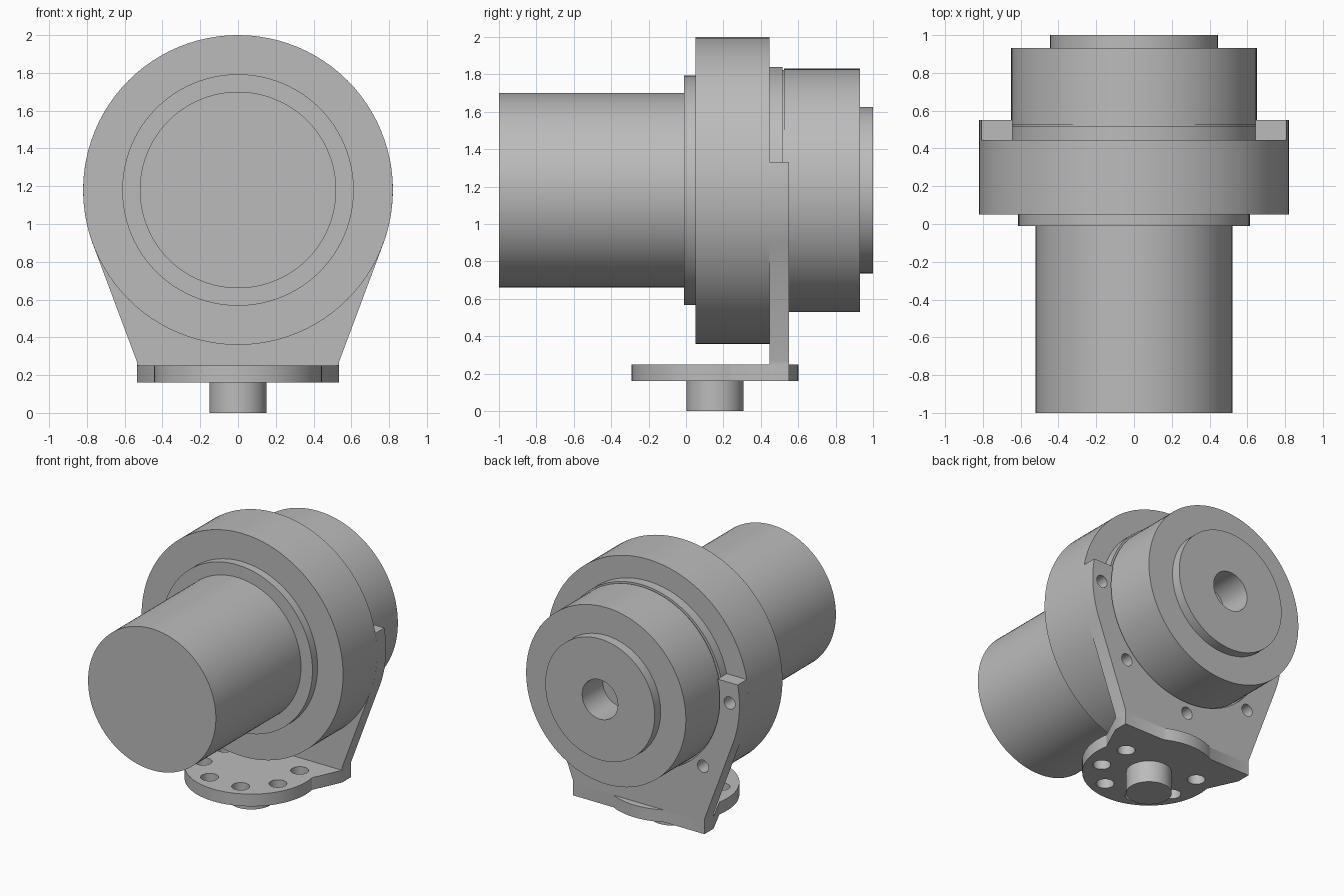
import bpy, bmesh
from math import sin, cos, radians, degrees, acos, asin, atan2, hypot, sqrt
from mathutils import Matrix, Vector

if "Cube" in bpy.data.objects:
    bpy.data.objects.remove(bpy.data.objects["Cube"])

AXIS_Z = 1.18          # height of the horizontal main axis
FLANGE_R = 0.82
PLATE_Y = (0.445, 0.55)
BASE_Z = (0.16, 0.25)
DISC_Y, DISC_R = 0.155, 0.445

grey = bpy.data.materials.new("plain grey")
grey.use_nodes = True
grey.diffuse_color = (0.5, 0.5, 0.5, 1)
grey.node_tree.nodes["Principled BSDF"].inputs["Base Color"].default_value = (0.5, 0.5, 0.5, 1)


def make_object(name, bm):
    bmesh.ops.recalc_face_normals(bm, faces=bm.faces)
    mesh = bpy.data.meshes.new(name)
    bm.to_mesh(mesh)
    bm.free()
    mesh.materials.append(grey)
    obj = bpy.data.objects.new(name, mesh)
    bpy.context.collection.objects.link(obj)
    return obj


def smooth(obj):
    bpy.ops.object.select_all(action='DESELECT')
    obj.select_set(True)
    bpy.context.view_layer.objects.active = obj
    bpy.ops.object.shade_smooth_by_angle(angle=radians(30))


def lathe(name, profile, steps=96):
    """Turn (radius, y) points around the main axis."""
    bm = bmesh.new()
    verts = [bm.verts.new((r, y, AXIS_Z)) for r, y in profile]
    edges = [bm.edges.new(pair) for pair in zip(verts, verts[1:])]
    bmesh.ops.spin(bm, geom=verts + edges, cent=(0, 0, AXIS_Z), axis=(0, 1, 0),
                   angle=radians(360), steps=steps, use_merge=True)
    bmesh.ops.remove_doubles(bm, verts=bm.verts, dist=1e-5)
    smooth(make_object(name, bm))


def prism(name, outline, offset):
    """Extrude a closed outline of 3D points by an offset."""
    bm = bmesh.new()
    face = bm.faces.new([bm.verts.new(p) for p in outline])
    top = bmesh.ops.extrude_face_region(bm, geom=[face], use_keep_orig=True)["geom"]
    bmesh.ops.translate(bm, vec=offset,
                        verts=[g for g in top if isinstance(g, bmesh.types.BMVert)])
    return make_object(name, bm)


def arc(cx, cy, r, start, end, steps):
    angles = [radians(start + (end - start) * i / steps) for i in range(steps + 1)]
    return [(cx + r * cos(a), cy + r * sin(a)) for a in angles]


def drill(obj, centres, radius, depth, rotation):
    """Cut round holes through an object, then discard the cutter."""
    bm = bmesh.new()
    for c in centres:
        bmesh.ops.create_cone(bm, cap_ends=True, segments=32, radius1=radius, radius2=radius,
                              depth=depth, matrix=Matrix.Translation(c) @ rotation)
    cutter = make_object("hole_cutter", bm)
    cutter.hide_render = True
    mod = obj.modifiers.new("holes", 'BOOLEAN')
    mod.operation, mod.solver, mod.object = 'DIFFERENCE', 'EXACT', cutter
    bpy.context.view_layer.objects.active = obj
    bpy.ops.object.modifier_apply(modifier=mod.name)
    bpy.data.objects.remove(cutter)


# Turned parts along the main axis
lathe("motor_barrel", [(0, -1), (0.52, -1), (0.52, -0.01), (0, -0.01)])
lathe("front_collar", [(0, -0.01), (0.613, -0.01), (0.613, 0.05), (0, 0.05)])
lathe("main_flange", [(0, 0.05), (FLANGE_R, 0.05), (FLANGE_R, 0.445), (0, 0.445)])
lathe("rear_housing", [(0, 0.445), (0.66, 0.445), (0.66, 0.515), (0.643, 0.515), (0.643, 0.525),
                       (0.65, 0.525), (0.65, 0.93), (0.3, 0.93)])
lathe("end_cap", [(0.445, 0.93), (0.445, 1), (0.145, 1), (0.145, 0.76), (0, 0.76)])

# Upright bracket: a U-shaped plate hugging the rear housing
foot_x, foot_z, arm_top, inner_r = 0.535, 0.27, 0.15, 0.66
dz = foot_z - AXIS_Z
tangent = degrees(atan2(dz, foot_x) + acos(FLANGE_R / hypot(foot_x, dz)))
outer_top = degrees(asin(arm_top / FLANGE_R))
inner_top = degrees(asin(arm_top / inner_r))
right = arc(0, AXIS_Z, FLANGE_R, outer_top, tangent, 16)
right += [(foot_x, foot_z), (foot_x, BASE_Z[1])]
left = [(-x, z) for x, z in reversed(right)]
inner = arc(0, AXIS_Z, inner_r, -180 - inner_top, inner_top, 56)
plate = prism("upright_bracket", [(x, PLATE_Y[0], z) for x, z in right + left + inner],
              (0, PLATE_Y[1] - PLATE_Y[0], 0))
bolts = [Vector((x, 0.5, z)) for x, z in arc(0, AXIS_Z, 0.74, 0, -180, 4)]
drill(plate, bolts, 0.045, 0.3, Matrix.Rotation(radians(90), 4, 'X'))
smooth(plate)

# Base: a disc flaring out to the bracket's foot
flare = degrees(asin(0.08 / DISC_R))
back = degrees(asin((PLATE_Y[1] - DISC_Y) / DISC_R))
outline = arc(0, DISC_Y, DISC_R, flare, -180 - flare, 56)
outline += [(-foot_x, PLATE_Y[0]), (-foot_x, PLATE_Y[1])]
outline += arc(0, DISC_Y, DISC_R, 180 - back, back, 16)
outline += [(foot_x, PLATE_Y[1]), (foot_x, PLATE_Y[0])]
base = prism("base_plate", [(x, y, BASE_Z[0]) for x, y in outline],
             (0, 0, BASE_Z[1] - BASE_Z[0]))
holes = [Vector((x, y, 0.2)) for x, y in arc(0, DISC_Y, 0.33, 22.5, -202.5, 5)]
drill(base, holes, 0.06, 0.3, Matrix.Identity(4))
smooth(base)

# Short round peg under the base
peg = prism("locating_peg", [(x, y, 0) for x, y in arc(0, DISC_Y, 0.152, 0, 352.5, 47)],
            (0, 0, BASE_Z[0]))
smooth(peg)
